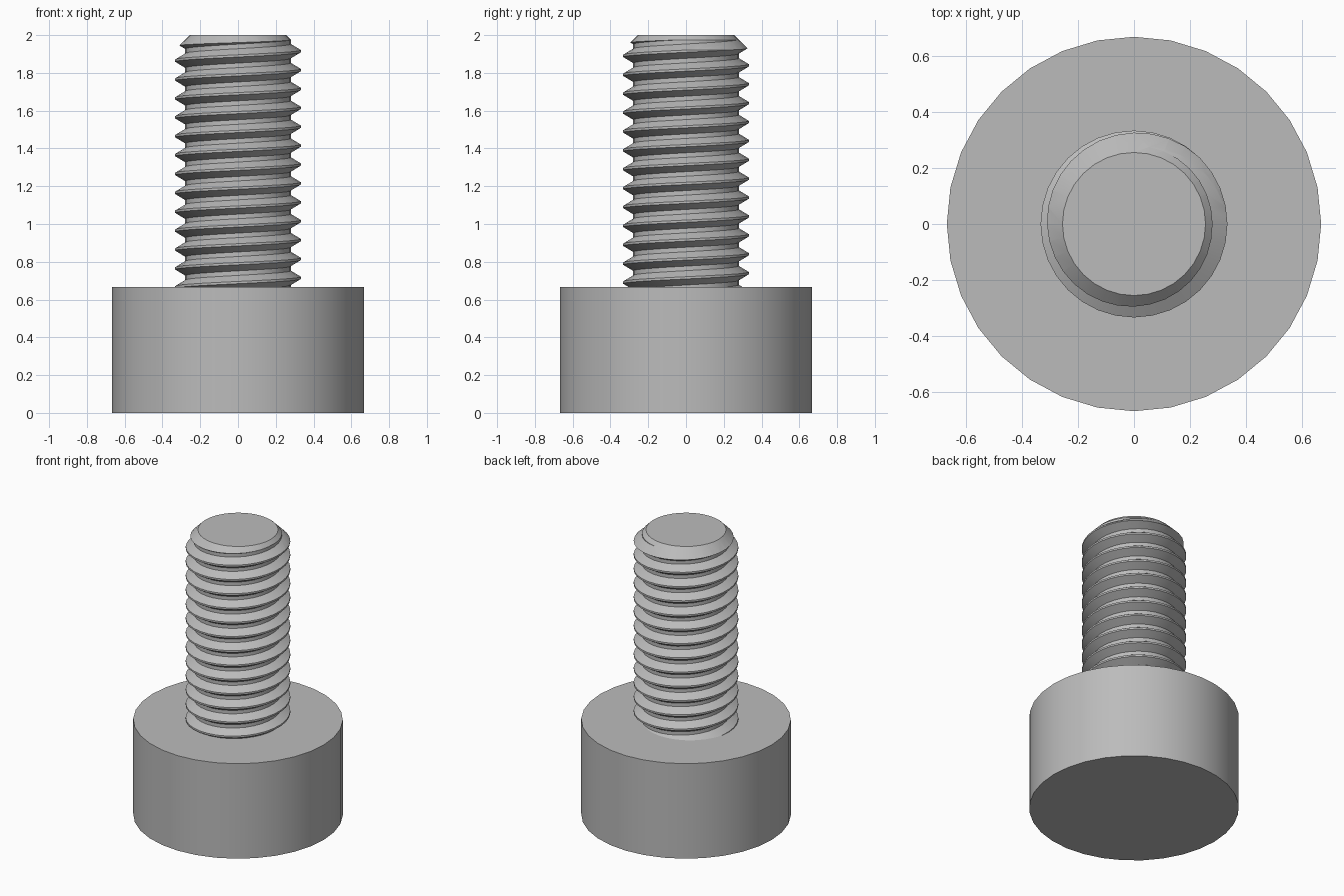
import bpy, bmesh
from math import sin, cos, tau

if "Cube" in bpy.data.objects:
    bpy.data.objects.remove(bpy.data.objects["Cube"])

SIDES = 32
HEAD_R = HEAD_H = 0.667
MAJOR, MINOR, PITCH = 0.333, 0.28, 0.1
CREST_Z = 1.915          # height of a crest on the +x side

steel = bpy.data.materials.new("steel_grey")
steel.use_nodes = True
grey = (0.5, 0.5, 0.5, 1)
steel.diffuse_color = grey
steel.node_tree.nodes["Principled BSDF"].inputs["Base Color"].default_value = grey


def make_object(name, bm):
    bmesh.ops.recalc_face_normals(bm, faces=bm.faces[:])
    mesh = bpy.data.meshes.new(name)
    bm.to_mesh(mesh)
    bm.free()
    mesh.materials.append(steel)
    obj = bpy.data.objects.new(name, mesh)
    bpy.context.collection.objects.link(obj)
    return obj


def lathe(name, profile):
    """Closed solid of revolution from (radius, height) points."""
    bm = bmesh.new()
    rings = [[bm.verts.new((r * cos(tau * i / SIDES), r * sin(tau * i / SIDES), z))
              for i in range(SIDES)] for r, z in profile]
    for low, high in zip(rings, rings[1:]):
        for i in range(SIDES):
            j = (i + 1) % SIDES
            bm.faces.new((low[i], low[j], high[j], high[i]))
    bm.faces.new(rings[0])
    bm.faces.new(rings[-1])
    return make_object(name, bm)


def helical_rod(name, z_start, turns):
    """Right-handed screw thread as a closed solid."""
    tooth = [(MAJOR, -0.06), (MAJOR, 0.06), (MINOR, 0.38), (MINOR, 0.62)]
    bm = bmesh.new()
    cols = []
    for i in range(SIDES):
        a = tau * i / SIDES
        cols.append([bm.verts.new((r * cos(a), r * sin(a),
                                   z_start + PITCH * (k + t + i / SIDES)))
                     for k in range(turns) for r, t in tooth])
    rows = len(cols[0])
    for i in range(SIDES):
        nxt = cols[(i + 1) % SIDES]
        shift = len(tooth) if i == SIDES - 1 else 0   # seam climbs one pitch
        for j in range(rows - 1 - shift):
            bm.faces.new((cols[i][j], nxt[j + shift],
                          nxt[j + 1 + shift], cols[i][j + 1]))
    # Close both spiral ends with fans
    open_edges = [e for e in bm.edges if e.is_boundary]
    middle = z_start + PITCH * turns / 2
    for upper in (False, True):
        edges = [e for e in open_edges if (e.verts[0].co.z > middle) == upper]
        hub = bm.verts.new((0, 0, sum(e.verts[0].co.z for e in edges) / len(edges)))
        for e in edges:
            bm.faces.new((e.verts[0], e.verts[1], hub))
    return make_object(name, bm)


def smooth(obj):
    bpy.ops.object.select_all(action='DESELECT')
    obj.select_set(True)
    bpy.context.view_layer.objects.active = obj
    bpy.ops.object.shade_smooth_by_angle(angle=0.5)


# Plain cylindrical head
head = lathe("head", [(HEAD_R, 0), (HEAD_R, HEAD_H)])

# Threaded shank, trimmed to length with a chamfered tip
shank = helical_rod("threaded_shank", CREST_Z - 15 * PITCH, 20)
blank = lathe("shank_blank", [(0.4, HEAD_H - 0.005), (0.4, 1.855), (0.255, 2)])
blank.hide_render = True
trim = shank.modifiers.new("trim", 'BOOLEAN')
trim.operation = 'INTERSECT'
trim.solver = 'EXACT'
trim.object = blank
bpy.context.view_layer.objects.active = shank
bpy.ops.object.modifier_apply(modifier="trim")
bpy.data.objects.remove(blank)

for part in (head, shank):
    smooth(part)
